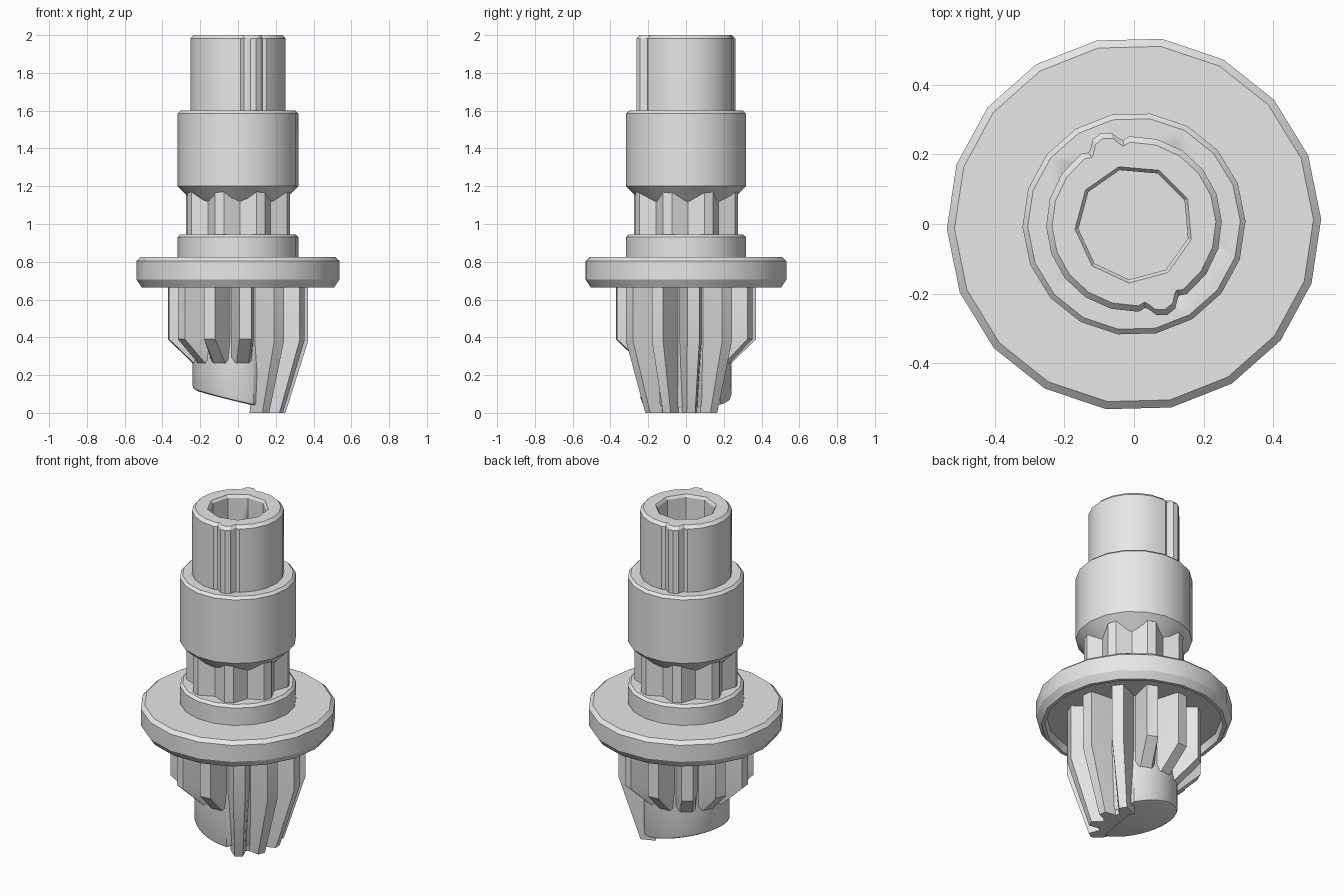
import bpy, bmesh, math
from mathutils import Vector

if "Cube" in bpy.data.objects:
    bpy.data.objects.remove(bpy.data.objects["Cube"])

grey = bpy.data.materials.new("light_grey")
grey.diffuse_color = (0.8, 0.8, 0.8, 1)
grey.use_nodes = True
grey.node_tree.nodes["Principled BSDF"].inputs["Base Color"].default_value = grey.diffuse_color


def finish(bm, name, angle=30):
    bmesh.ops.recalc_face_normals(bm, faces=bm.faces)
    me = bpy.data.meshes.new(name)
    bm.to_mesh(me)
    bm.free()
    me.materials.append(grey)
    ob = bpy.data.objects.new(name, me)
    bpy.context.collection.objects.link(ob)
    bpy.ops.object.select_all(action='DESELECT')
    ob.select_set(True)
    bpy.context.view_layer.objects.active = ob
    bpy.ops.object.shade_smooth_by_angle(angle=math.radians(angle))
    return ob


def polar(r, deg, z):
    a = math.radians(deg)
    return Vector((r * math.cos(a), r * math.sin(a), z))


def loft(bm, rings, caps=True):
    """Skin a list of equal-length point rings."""
    vs = [[bm.verts.new(p) for p in ring] for ring in rings]
    n = len(vs[0])
    for a, b in zip(vs, vs[1:]):
        for i in range(n):
            j = (i + 1) % n
            bm.faces.new((a[i], a[j], b[j], b[i]))
    if caps:
        bm.faces.new(vs[0])
        bm.faces.new(vs[-1])


def turned(name, profile, sides=18, offset=1.5):
    """Lathe an (r, z) profile, closed with flat caps."""
    bm = bmesh.new()
    loft(bm, [[polar(r, offset + 360 * i / sides, z) for i in range(sides)]
              for r, z in profile])
    return finish(bm, name)


# Flange with a recessed underside
turned("flange", [(.2, .71), (.48, .71), (.49, .665), (.51, .665), (.537, .705),
                  (.537, .805), (.515, .825), (.2, .825)])
# Lower ring and large collar
turned("lower_ring", [(.32, .82), (.32, .93), (.305, .945)])
turned("collar", [(.235, 1.115), (.32, 1.2), (.32, 1.585), (.305, 1.6)])

# Splined neck with eight flat-topped ribs and V grooves
bm = bmesh.new()
star = []
for k in range(8):
    a = 25 + 45 * k
    star += [(.285, a - 5), (.285, a + 5), (.235, a + 22.5)]
loft(bm, [[polar(r, a, z) for r, a in star] for z in (.93, 1.19)])
finish(bm, "splined_neck", 15)

# Top sleeve with two rounded keys, and a nine-sided socket
outline = []
for base in (110, 290):
    c = polar(.232, base, 0)
    outline += [polar(.252, base - 17, 0), polar(.243, base - 12.5, 0)]
    for t in (-75, -38, 0, 38, 75):
        outline.append(c + polar(.046, base + t, 0))
    outline += [polar(.243, base + 12.5, 0), polar(.252, base + 17, 0)]
    outline += [polar(.252, base + 17 + 146 * i / 8, 0) for i in range(1, 8)]


def sleeve_ring(inset, z):
    return [Vector((p.x, p.y, z)) - p.normalized() * inset for p in outline]


bm = bmesh.new()
loft(bm, [sleeve_ring(0, 1.59), sleeve_ring(0, 1.982), sleeve_ring(.017, 2.0)])
sleeve = finish(bm, "top_sleeve")

cutter = turned("socket_cutter", [(.16, 1.3), (.16, 1.985), (.17, 2.0), (.17, 2.05)], 9, 25)
cutter.hide_render = True
cutter.hide_set(True)
for ob in (sleeve, bpy.data.objects["collar"]):
    mod = ob.modifiers.new("socket", 'BOOLEAN')
    mod.operation = 'DIFFERENCE'
    mod.solver = 'EXACT'
    mod.object = cutter

# Gear core: tapered below the long teeth, with a slanted rounded end
AXIS = -9
axis = polar(1, AXIS, 0)
bm = bmesh.new()
core = []
for z in (-.1, .38, .75):
    ring = []
    for i in range(36):
        a = 360 * i / 36
        near = abs((a - AXIS + 180) % 360 - 180) < 58
        ring.append(polar(.185 if near and z < 0 else .24, a, z))
    core.append(ring)
loft(bm, core)
plane_co = axis * -.24 + Vector((0, 0, .125))
plane_no = (axis * .243 + Vector((0, 0, 1))).normalized()
cut = bmesh.ops.bisect_plane(bm, geom=bm.verts[:] + bm.edges[:] + bm.faces[:],
                             plane_co=plane_co, plane_no=plane_no, clear_inner=True)
rim = [e for e in cut['geom_cut'] if isinstance(e, bmesh.types.BMEdge)]
bmesh.ops.contextual_create(bm, geom=rim)
bmesh.ops.bevel(bm, geom=rim, offset=.018, segments=2, affect='EDGES', profile=.5)
finish(bm, "gear_core")

# Flat-bottomed foot joining the long teeth
bm = bmesh.new()
foot = [-56 + 112 * i / 8 for i in range(9)]
loft(bm, [[polar(r, AXIS + a, z) for a in foot] for r, z in ((.19, 0), (.205, .15))])
finish(bm, "foot")


# Twelve gear teeth: four long tapered ones, the rest chamfered short
def tooth(bm, deg, levels):
    out = polar(1, deg, 0)
    side = polar(1, deg + 90, 0)
    rings = []
    for r, inner, z, w in levels:
        mid = inner + (r - inner) * .55
        pts = [(inner, -.062 * w), (mid, -.047 * w), (r, -.032 * w),
               (r, .032 * w), (mid, .047 * w), (inner, .062 * w)]
        rings.append([out * x + side * y + Vector((0, 0, z)) for x, y in pts])
    loft(bm, rings)


bm = bmesh.new()
for k in range(12):
    deg = 6 + 30 * k
    if deg in (6, 36, 306, 336):
        tooth(bm, deg, [(.25, .165, 0, .7), (.37, .21, .38, 1), (.37, .21, .72, 1)])
    else:
        tooth(bm, deg, [(.235, .21, .26, 1), (.37, .21, .39, 1), (.37, .21, .72, 1)])
finish(bm, "gear_teeth", 25)
